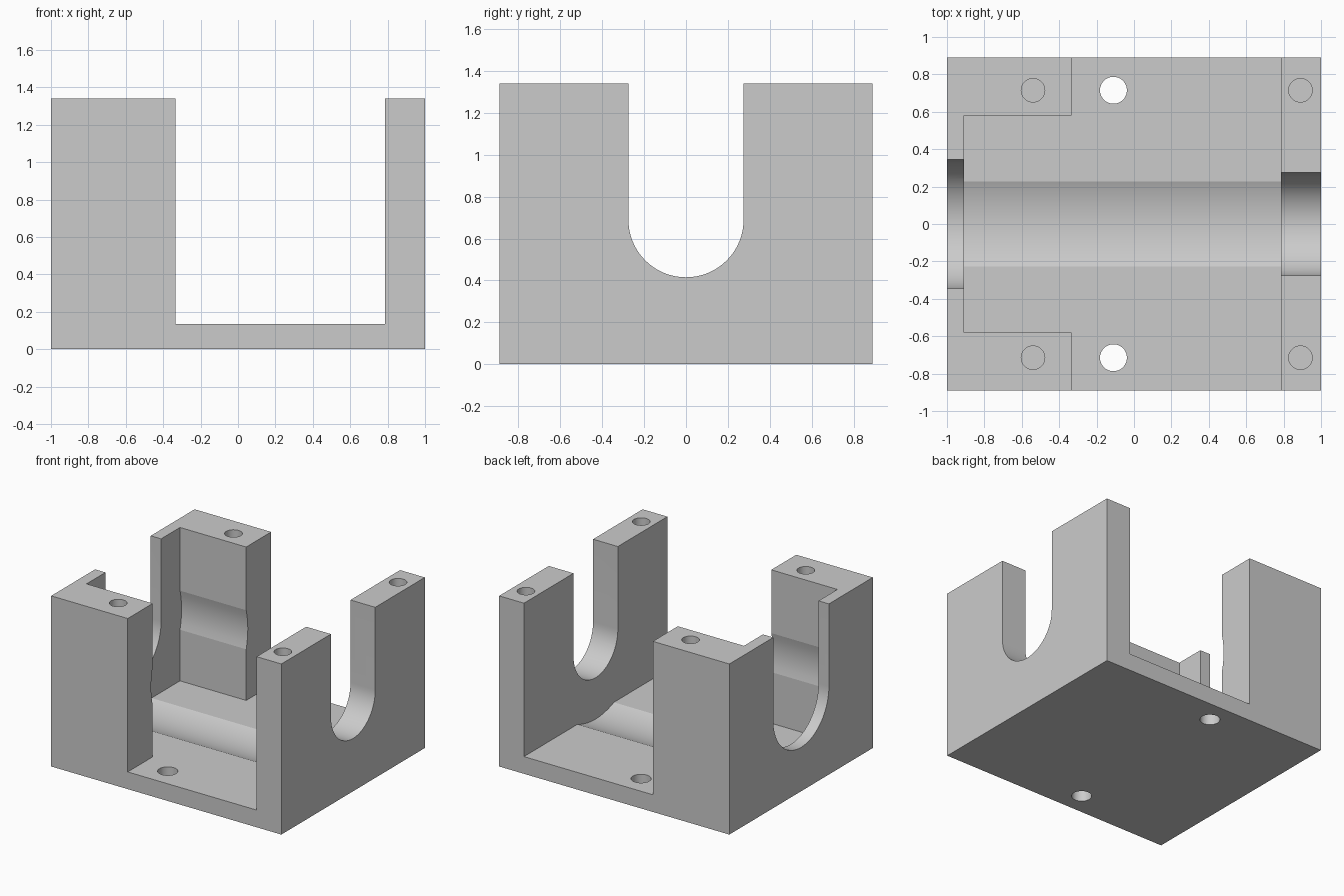
import bpy, bmesh
from math import pi, cos, sin, radians

if "Cube" in bpy.data.objects:
    bpy.data.objects.remove(bpy.data.objects["Cube"], do_unlink=True)

grey = bpy.data.materials.new("light grey")
grey.use_nodes = True
colour = (0.6, 0.6, 0.6, 1)
grey.diffuse_color = colour
grey.node_tree.nodes["Principled BSDF"].inputs["Base Color"].default_value = colour

HALF_Y, TOP, FLOOR, AXIS = 0.89, 1.34, 0.135, 0.69   # AXIS: height of the bore axis
GAP_L, GAP_R, POCKET = -0.335, 0.785, -0.91          # x of the inner wall faces
ABOVE = TOP + 0.2


def prism(name, points, offset):
    """Closed profile of 3D points, extruded along offset."""
    bm = bmesh.new()
    face = bm.faces.new([bm.verts.new(p) for p in points])
    out = bmesh.ops.extrude_face_region(bm, geom=[face])
    bmesh.ops.translate(bm, vec=offset,
                        verts=[v for v in out["geom"] if isinstance(v, bmesh.types.BMVert)])
    bmesh.ops.recalc_face_normals(bm, faces=bm.faces)
    mesh = bpy.data.meshes.new(name)
    bm.to_mesh(mesh)
    bm.free()
    mesh.materials.append(grey)
    obj = bpy.data.objects.new(name, mesh)
    bpy.context.collection.objects.link(obj)
    return obj


def box(name, x0, x1, half_y, z0, z1):
    corners = [(x0, -half_y, z0), (x1, -half_y, z0), (x1, half_y, z0), (x0, half_y, z0)]
    return prism(name, corners, (0, 0, z1 - z0))


def bore(name, x0, x1, r, n=72):
    ring = [(x0, r * cos(2 * pi * i / n), AXIS + r * sin(2 * pi * i / n)) for i in range(n)]
    return prism(name, ring, (x1 - x0, 0, 0))


def slot(name, x0, x1, r, n=36):
    arc = [(x0, r * cos(pi + pi * i / n), AXIS + r * sin(pi + pi * i / n)) for i in range(n + 1)]
    return prism(name, arc + [(x0, r, ABOVE), (x0, -r, ABOVE)], (x1 - x0, 0, 0))


def hole(name, x, y, r, z0, z1, n=40):
    ring = [(x + r * cos(2 * pi * i / n), y + r * sin(2 * pi * i / n), z0) for i in range(n)]
    return prism(name, ring, (0, 0, z1 - z0))


# Solid block
housing = box("bearing_housing", -1, 1, HALF_Y, 0, TOP)

# Open centre, end pocket, long bore and the two shaft slots
cutters = [
    box("gap_cutter", GAP_L, GAP_R, HALF_Y + 0.2, FLOOR, ABOVE),
    box("pocket_cutter", POCKET, 0, 0.58, FLOOR, ABOVE),
    bore("bore_cutter", POCKET, GAP_R, 0.6),
    slot("wide_slot_cutter", -1.2, -0.5, 0.345),
    slot("narrow_slot_cutter", 0.5, 1.2, 0.275),
]
# Blind screw holes in the posts, through holes in the floor
for y in (-0.715, 0.715):
    for x in (-0.54, 0.89):
        cutters.append(hole("screw_hole_cutter", x, y, 0.063, TOP - 0.45, ABOVE))
    cutters.append(hole("floor_hole_cutter", -0.11, y, 0.072, -0.2, 0.4))

for cutter in cutters:
    cutter.hide_render = True
    mod = housing.modifiers.new(cutter.name, 'BOOLEAN')
    mod.operation, mod.solver, mod.object = 'DIFFERENCE', 'EXACT', cutter

# Bake the cuts and drop the cutters
bpy.context.view_layer.update()
cut = bpy.data.meshes.new_from_object(
    housing.evaluated_get(bpy.context.evaluated_depsgraph_get()))
housing.modifiers.clear()
housing.data = cut
for cutter in cutters:
    bpy.data.objects.remove(cutter, do_unlink=True)

# Smooth the curved walls, keep the edges crisp
bpy.ops.object.select_all(action='DESELECT')
housing.select_set(True)
bpy.context.view_layer.objects.active = housing
bpy.ops.object.shade_smooth_by_angle(angle=radians(12))
